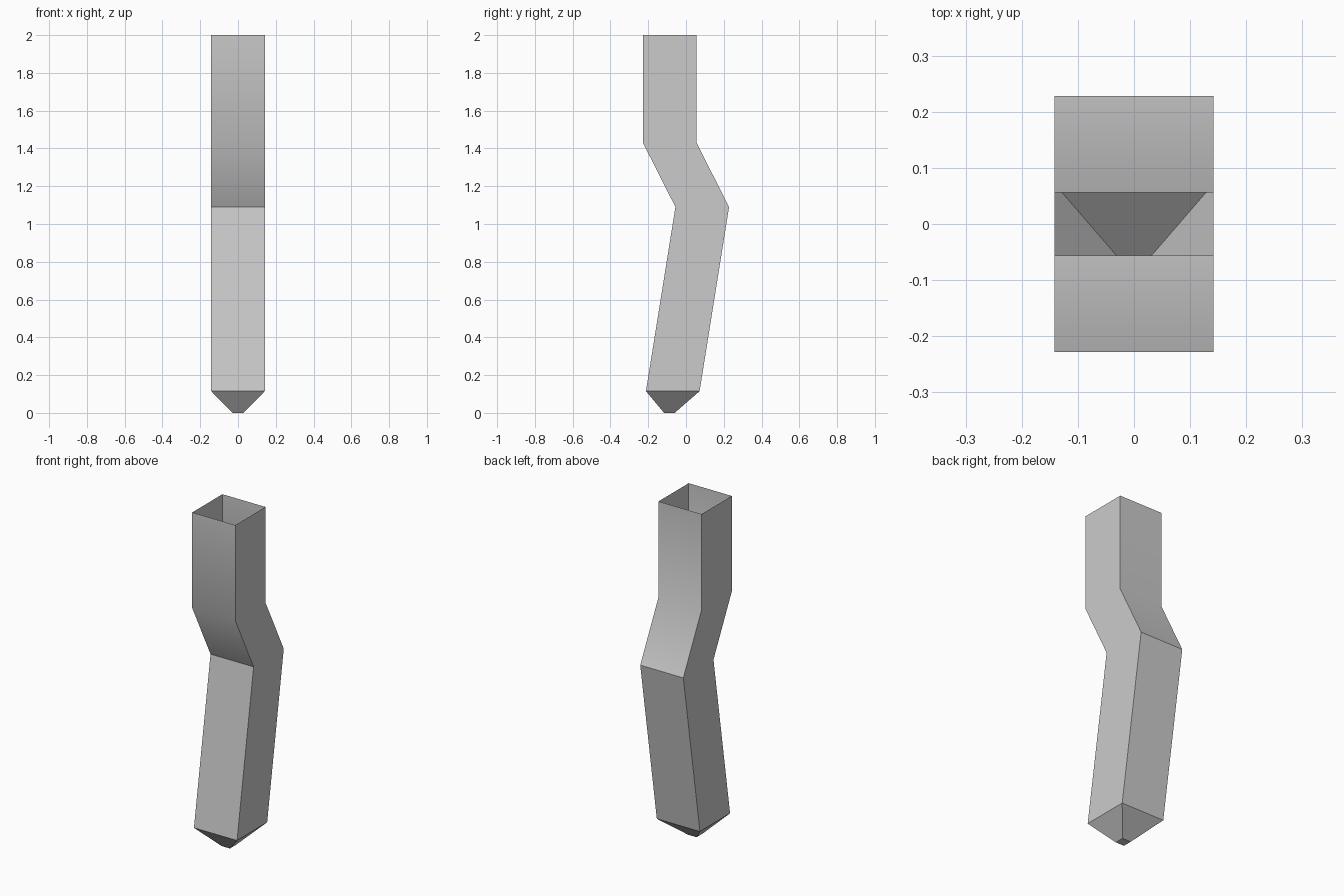
import bpy, bmesh, math

cube = bpy.data.objects.get("Cube")
if cube:
    bpy.data.objects.remove(cube)

# Plain grey finish
grey = bpy.data.materials.new("plain_grey")
grey.use_nodes = True
colour = (0.6, 0.6, 0.6, 1)
grey.diffuse_color = colour
grey.node_tree.nodes["Principled BSDF"].inputs["Base Color"].default_value = colour

# Square sections from the tip upward: height, centre y, half width
sections = [(0, -0.088, 0.028), (0.115, -0.07, 0.142), (1.09, 0.086, 0.142),
            (1.43, -0.086, 0.142), (2, -0.086, 0.142)]
corners = [(-1, -1), (1, -1), (1, 1), (-1, 1)]

# Bent square tube, closed at the tip and open at the top
bm = bmesh.new()
rings = [[bm.verts.new((h * sx, y + h * sy, z)) for sx, sy in corners]
         for z, y, h in sections]
bm.faces.new(rings[0][::-1])
for low, high in zip(rings, rings[1:]):
    for i in range(4):
        j = (i + 1) % 4
        bm.faces.new((low[i], low[j], high[j], high[i]))
mesh = bpy.data.meshes.new("bent_tube")
bm.to_mesh(mesh)
bm.free()
mesh.materials.append(grey)
tube = bpy.data.objects.new("bent_tube", mesh)
bpy.context.collection.objects.link(tube)

# Soft upper bend, crisp edges elsewhere
bpy.ops.object.select_all(action="DESELECT")
tube.select_set(True)
bpy.context.view_layer.objects.active = tube
bpy.ops.object.shade_smooth_by_angle(angle=math.radians(30))
